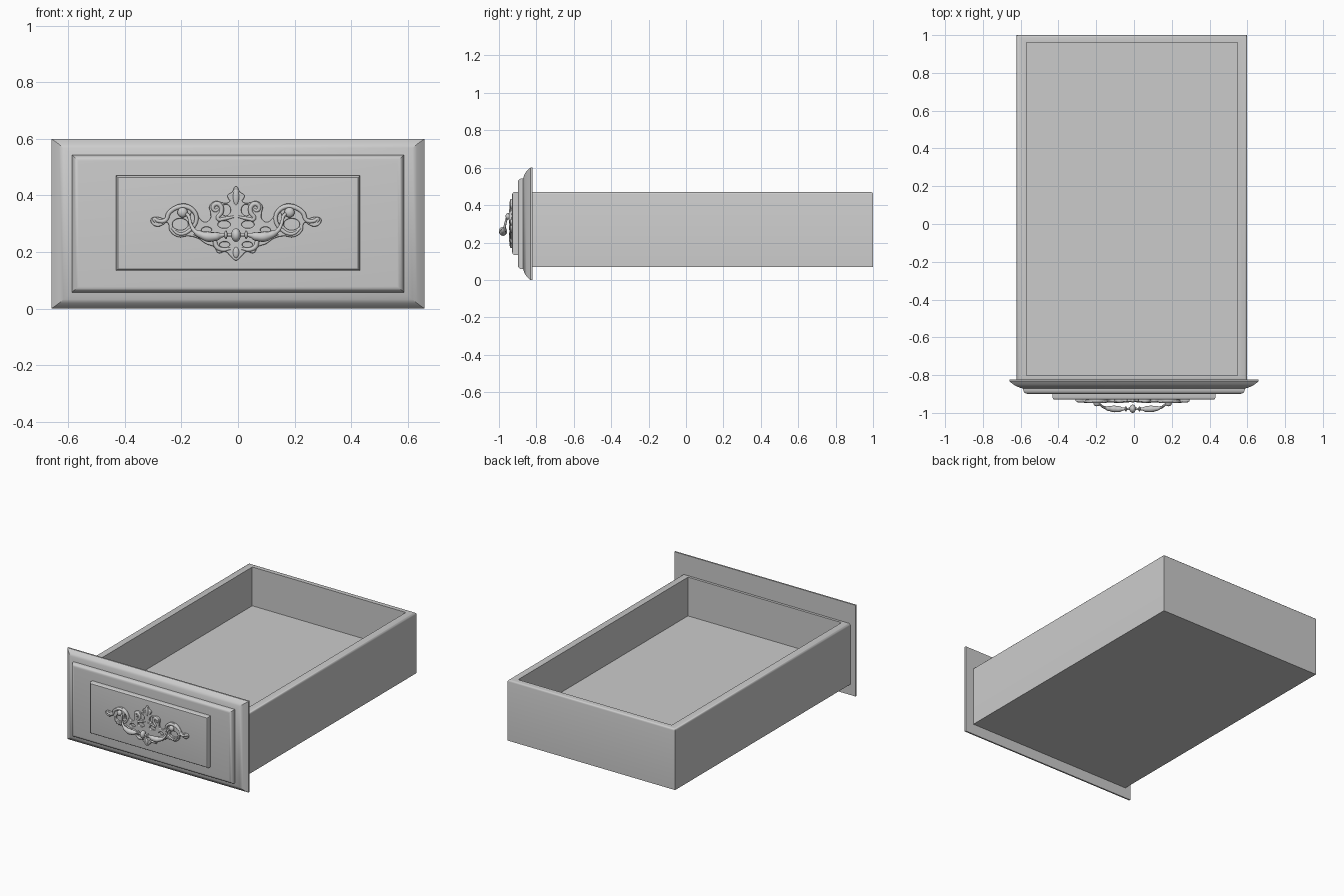
import bpy, bmesh, math
from mathutils import Vector

if "Cube" in bpy.data.objects:
    bpy.data.objects.remove(bpy.data.objects["Cube"])

CX = -0.007  # handle centre line


def add_mesh(name, bm, angle=35):
    bmesh.ops.recalc_face_normals(bm, faces=bm.faces)
    me = bpy.data.meshes.new(name)
    bm.to_mesh(me)
    bm.free()
    ob = bpy.data.objects.new(name, me)
    bpy.context.collection.objects.link(ob)
    smooth(ob, angle)
    return ob


def smooth(ob, angle=35):
    bpy.ops.object.select_all(action='DESELECT')
    bpy.context.view_layer.objects.active = ob
    ob.select_set(True)
    bpy.ops.object.shade_smooth_by_angle(angle=math.radians(angle))


def stepped_panel(name, hx, hz, zc, profile):
    """Rectangular rings from back to front: (inset x, inset z, y)."""
    bm = bmesh.new()
    rings = []
    for ix, iz, y in profile:
        a, b = hx - ix, hz - iz
        rings.append([bm.verts.new((sx * a, y, zc + sz * b))
                      for sx, sz in ((-1, -1), (1, -1), (1, 1), (-1, 1))])
    for r, s in zip(rings, rings[1:]):
        for i in range(4):
            j = (i + 1) % 4
            bm.faces.new((r[i], r[j], s[j], s[i]))
    bm.faces.new(rings[0])
    bm.faces.new(rings[-1])
    return add_mesh(name, bm)


def curve_object(name, dims, splines, cyclic, bevel, extrude=0.0, res=6):
    """Smooth curve through (point, radius) lists, turned into a mesh."""
    cu = bpy.data.curves.new(name, 'CURVE')
    cu.dimensions = dims
    cu.bevel_depth, cu.bevel_resolution = bevel, 3
    cu.extrude, cu.resolution_u = extrude, res
    if dims == '2D':
        cu.fill_mode = 'BOTH'
        cu.offset = -bevel
    else:
        cu.use_fill_caps = True
    for pts in splines:
        sp = cu.splines.new('BEZIER')
        sp.bezier_points.add(len(pts) - 1)
        sp.use_cyclic_u = cyclic
        sp.radius_interpolation = 'EASE'
        for bp, (co, r) in zip(sp.bezier_points, pts):
            bp.co, bp.radius = co, r
            bp.handle_left_type = bp.handle_right_type = 'AUTO'
    ob = bpy.data.objects.new(name, cu)
    bpy.context.collection.objects.link(ob)
    if dims == '2D':
        ob.rotation_euler = (math.pi / 2, 0, 0)
    bpy.ops.object.select_all(action='DESELECT')
    bpy.context.view_layer.objects.active = ob
    ob.select_set(True)
    bpy.ops.object.convert(target='MESH')
    ob = bpy.context.view_layer.objects.active
    smooth(ob, 50)
    return ob


def ball(name, loc, scale):
    bm = bmesh.new()
    bmesh.ops.create_uvsphere(bm, u_segments=20, v_segments=12, radius=1)
    bmesh.ops.scale(bm, vec=scale, verts=bm.verts)
    bmesh.ops.translate(bm, vec=loc, verts=bm.verts)
    return add_mesh(name, bm, 60)


# Drawer box: solid block with a recessed tray and softened top rim
bm = bmesh.new()
bmesh.ops.create_cube(bm, size=1)
for v in bm.verts:
    v.co = ((v.co.x * 1.22) - 0.011, 0.085 + v.co.y * 1.83, 0.27 + v.co.z * 0.40)
rim = [e for e in bm.edges if all(v.co.z > 0.4 for v in e.verts)]
bmesh.ops.bevel(bm, geom=rim, offset=0.012, segments=3, profile=0.5, affect='EDGES')
top = max((f for f in bm.faces if f.normal.z > 0.9), key=lambda f: f.calc_area())
bmesh.ops.inset_region(bm, faces=[top], thickness=0.02)
for v in top.verts:
    v.co.x = 0.548 if v.co.x > 0 else -0.57
    v.co.y = 0.962 if v.co.y > 0 else -0.803
floor = bmesh.ops.extrude_face_region(bm, geom=[top])
bmesh.ops.delete(bm, geom=[top], context='FACES_ONLY')
for v in [g for g in floor['geom'] if isinstance(g, bmesh.types.BMVert)]:
    v.co.z = 0.215
add_mesh("drawer_box", bm)

# Moulded drawer front
stepped_panel("drawer_front", 0.66, 0.30, 0.30, [
    (0, 0, -0.822), (0, 0, -0.832), (0.012, 0.008, -0.842), (0.027, 0.019, -0.853),
    (0.043, 0.032, -0.861), (0.058, 0.045, -0.867), (0.073, 0.057, -0.871),
    (0.074, 0.058, -0.884), (0.080, 0.064, -0.893), (0.088, 0.071, -0.898),
    (0.096, 0.078, -0.899)])

# Raised centre panel
stepped_panel("raised_panel", 0.431, 0.168, 0.302, [
    (0, 0, -0.89), (0, 0, -0.918), (0.002, 0.002, -0.924), (0.006, 0.006, -0.928),
    (0.012, 0.012, -0.929)])

# Pierced backplate: half outline in thousandths, mirrored, plus holes
half = [(0, 432), (14, 412), (30, 400), (27, 388), (22, 380), (45, 374), (72, 380),
        (94, 362), (90, 336), (92, 316), (110, 306), (128, 318), (142, 346),
        (164, 366), (192, 371), (222, 360), (243, 336), (256, 318), (268, 322),
        (286, 324), (301, 316), (296, 298), (278, 290), (258, 296), (244, 304),
        (234, 274), (205, 253), (168, 256), (135, 248), (105, 228), (78, 218),
        (62, 196), (38, 201), (20, 186), (0, 170)]
full = half + [(-x, z) for x, z in half[-2:0:-1]]
holes = [(197, 298, 28, 20), (152, 322, 10, 20), (36, 348, 17, 20),
         (42, 297, 22, 13), (40, 226, 18, 10), (104, 278, 18, 10)]
plate = [[((CX + x / 1000, z / 1000, 0), 1) for x, z in full]]
for hx, hz, rx, rz in holes:
    for s in (1, -1):
        plate.append([((CX + (s * hx + rx * math.cos(a)) / 1000,
                        (hz + rz * math.sin(a)) / 1000, 0), 1)
                      for a in [k * math.pi / 4 for k in range(8)]])
ob = curve_object("handle_backplate", '2D', plate, True, 0.004, 0.003, 5)
ob.location.y = -0.933

# Raised scrolls along the backplate
scrolls = [
    [(62, 352), (74, 346), (82, 358), (70, 370), (54, 362), (52, 340), (64, 318), (40, 318), (8, 325)],
    [(285, 306), (290, 316), (276, 310), (250, 312), (236, 340), (195, 360), (155, 350), (140, 318),
     (160, 280), (200, 264), (228, 285)],
    [(150, 265), (115, 250), (80, 245), (68, 218), (48, 208), (20, 212)],
]
lines = []
for sc in scrolls:
    for s in (1, -1):
        n = len(sc) - 1
        lines.append([(Vector((CX + s * x / 1000, -0.939, z / 1000)),
                       0.6 + 0.6 * math.sin(math.pi * i / n))
                      for i, (x, z) in enumerate(sc)])
curve_object("backplate_scrolls", '3D', lines, False, 0.007, 0, 5)
ball("backplate_top_bud", (CX, -0.938, 0.395), (0.011, 0.007, 0.03))
ball("backplate_bottom_bud", (CX, -0.938, 0.198), (0.011, 0.007, 0.02))

# Swinging bail handle with swollen grips: (x, y, z, radius)
bail = [(190, -950, 340, .6), (170, -958, 330, .6), (161, -966, 300, .6), (147, -972, 275, .75),
        (126, -977, 262, 1.3), (98, -979, 254, 1.8), (72, -980, 255, 1.6),
        (48, -979, 260, .8), (38, -979, 261, .6)]
side = [((x, y, z), r) for x, y, z, r in bail]
path = side + [((0, -979, 261), .7)] + [((-x, y, z), r) for (x, y, z), r in side[::-1]]
curve_object("bail_handle", '3D', [[(Vector((CX + x / 1000, y / 1000, z / 1000)), r)
                                   for (x, y, z), r in path]], False, 0.01)
ball("bail_centre_bead", (CX, -0.978, 0.26), (0.017, 0.022, 0.024))

for s, tag in ((1, "right"), (-1, "left")):
    ball(f"bail_ring_{tag}", (CX + s * 0.036, -0.979, 0.261), (0.006, 0.014, 0.015))
    # Mounting post: stem with a round knob
    bm = bmesh.new()
    bmesh.ops.create_cone(bm, cap_ends=True, segments=20, radius1=0.012, radius2=0.01, depth=0.03)
    for v in bm.verts:
        v.co = (CX + s * 0.189 + v.co.x, -0.942 - v.co.z, 0.34 + v.co.y)
    add_mesh(f"post_stem_{tag}", bm)
    ball(f"post_knob_{tag}", (CX + s * 0.189, -0.952, 0.34), (0.018, 0.013, 0.018))
